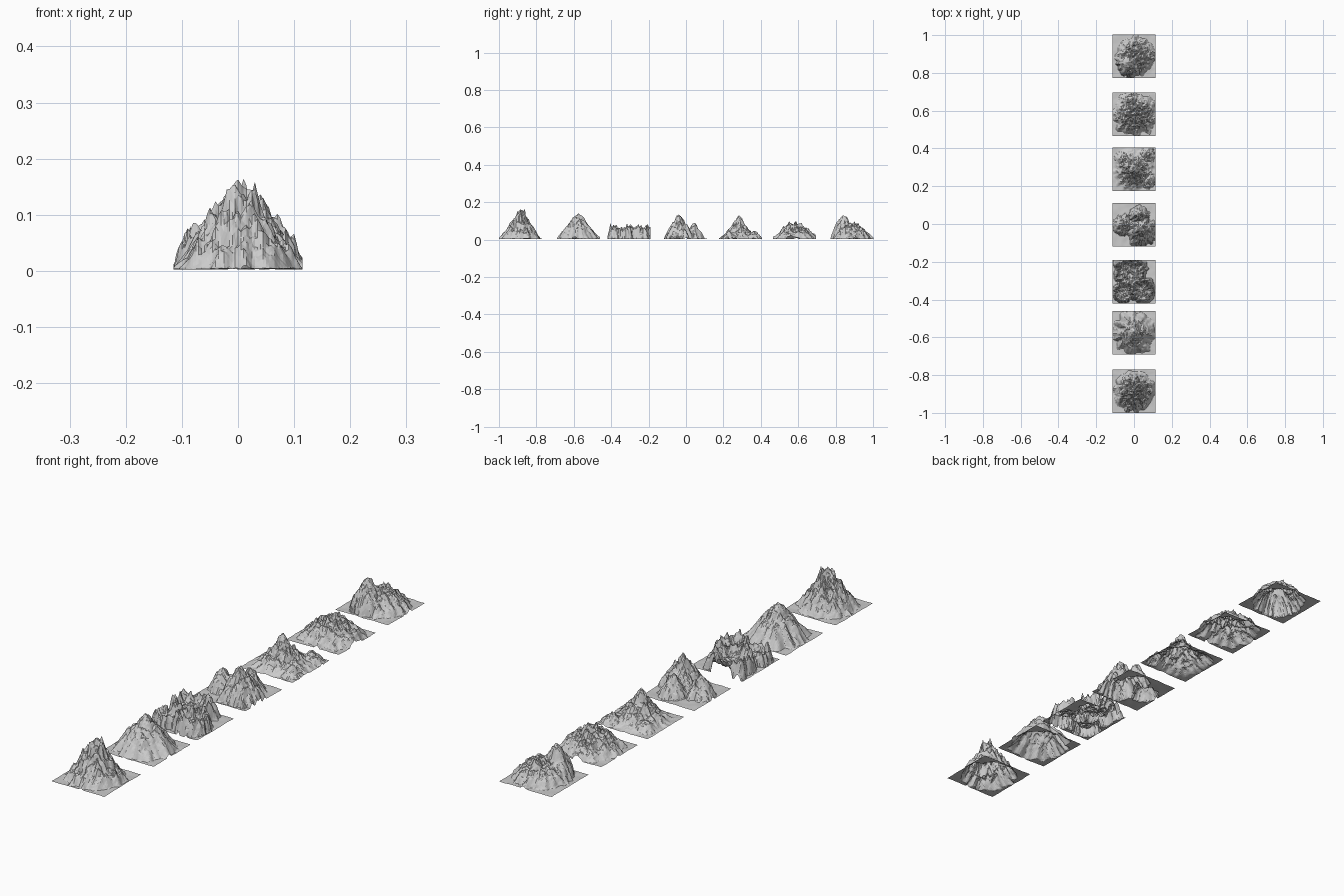
import bpy, bmesh, math
from mathutils import noise, Vector

if "Cube" in bpy.data.objects:
    bpy.data.objects.remove(bpy.data.objects["Cube"])

N = 46          # grid cells per tile side
S = 0.23        # tile size
BASE = 0.006


def cone(r, power):
    return max(0.0, 1 - r) ** power


def crater(r, power):
    # walled ring: low floor, raised rim, steep outer wall
    if r < 0.5:
        return 0.45
    if r < 0.78:
        return 0.45 + 0.55 * (r - 0.5) / 0.28
    return max(0.0, (1 - r) / 0.22) ** power


def dome(r, power):
    return max(0.0, 1 - r ** power)


def hill_height(x, y, hill, seed):
    kind, hx, hy, radius, h, power, rough = hill
    dx, dy = x - hx, y - hy
    d = math.hypot(dx, dy)
    r = d / radius
    if r > 1.4:
        return 0.0
    # fluted ridges run down the slope
    a = math.atan2(dy, dx)
    flute = noise.noise(Vector((math.cos(a) * 4, math.sin(a) * 4, seed + r * 1.5)))
    z = kind(r * (1 + 0.22 * flute * min(1, r * 2)), power)
    crag = noise.noise(Vector((x * 48, y * 48, seed * 3.1)))
    fine = noise.noise(Vector((x * 105, y * 105, seed * 1.7)))
    fade = 1 if kind is not cone else min(1, r * 3.5)
    return h * z * max(0.15, 1 + fade * rough * (0.8 * crag + 0.55 * fine + 0.4 * flute))


def terrain_tile(name, cy, hills, peak, seed):
    bm = bmesh.new()
    bmesh.ops.create_grid(bm, x_segments=N, y_segments=N, size=S / 2)
    for v in bm.verts:
        v.co.z = max(hill_height(v.co.x, v.co.y, q, seed + i * 5.3)
                     for i, q in enumerate(hills))
    scale = (peak - BASE) / max(v.co.z for v in bm.verts)
    for v in bm.verts:
        ripple = 0.002 * noise.noise(Vector((v.co.x * 30, v.co.y * 30, seed)))
        v.co.z = v.co.z * scale + BASE + ripple
    bmesh.ops.triangulate(bm, faces=bm.faces[:])
    me = bpy.data.meshes.new(name)
    bm.to_mesh(me)
    bm.free()
    ob = bpy.data.objects.new(name, me)
    ob.location.y = cy
    bpy.context.collection.objects.link(ob)


# hill: profile, x, y, radius, height, power, roughness
terrain_tile("tall_spire_mountain", -0.885, [
    (cone, 0, 0, 0.107, 0.165, 1.0, 0.45)], 0.167, 1.3)

terrain_tile("smooth_cone_mountain", -0.575, [
    (cone, 0, 0, 0.112, 0.14, 0.95, 0.22),
    (cone, -0.01, -0.025, 0.08, 0.115, 1.0, 0.2)], 0.143, 2.7)

terrain_tile("triple_crater", -0.305, [
    (crater, -0.02, 0.05, 0.088, 0.06, 0.7, 0.6),
    (crater, 0.045, -0.045, 0.07, 0.06, 0.7, 0.55),
    (crater, -0.055, -0.055, 0.058, 0.05, 0.7, 0.55)], 0.09, 3.9)

terrain_tile("three_peaks", -0.003, [
    (cone, 0.04, -0.035, 0.078, 0.135, 0.8, 0.35),
    (cone, 0.025, 0.047, 0.054, 0.088, 0.85, 0.4),
    (cone, -0.06, -0.005, 0.056, 0.09, 0.85, 0.4)], 0.138, 4.4)

terrain_tile("sharp_peak_with_foothills", 0.291, [
    (cone, 0, -0.008, 0.115, 0.13, 1.55, 0.45),
    (cone, 0.07, 0.07, 0.045, 0.045, 0.9, 0.5),
    (cone, 0.075, -0.06, 0.042, 0.042, 0.9, 0.5),
    (cone, -0.06, 0.05, 0.045, 0.04, 0.9, 0.5)], 0.131, 5.8)

terrain_tile("craggy_plateau", 0.58, [
    (dome, 0.005, 0, 0.115, 0.068, 1.9, 0.5)], 0.1, 6.2)

terrain_tile("lopsided_mountain", 0.887, [
    (cone, -0.022, -0.045, 0.066, 0.13, 0.65, 0.2),
    (dome, 0.01, 0.003, 0.103, 0.078, 2.0, 0.4)], 0.131, 7.6)

# drop the whole set onto the ground
bpy.context.view_layer.update()
low = min(v.co.z for o in bpy.data.objects for v in o.data.vertices)
for o in bpy.data.objects:
    o.location.z -= low - 0.002 if low > 0.002 else low
